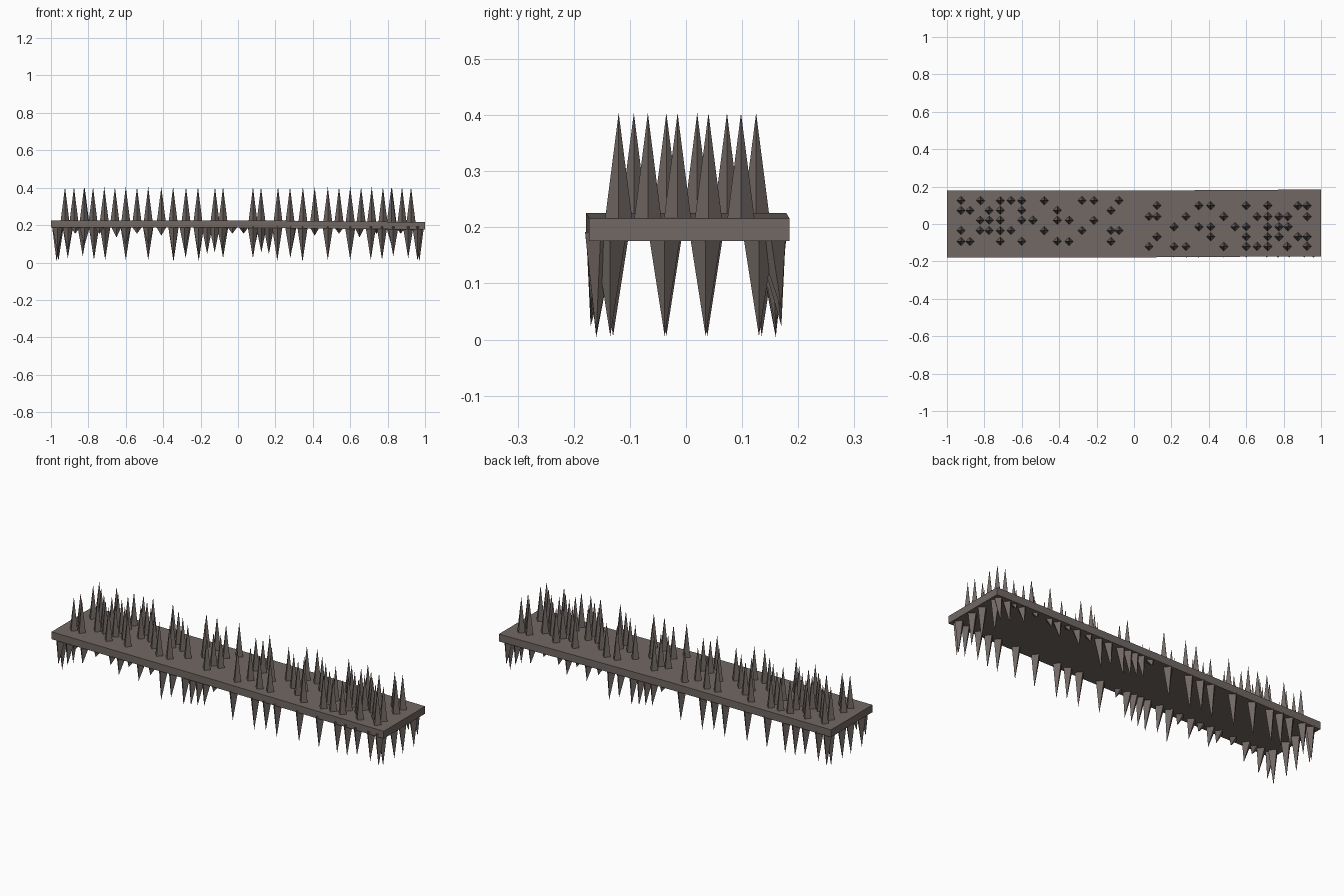
import bpy, bmesh, math
from mathutils import Matrix, Vector

if "Cube" in bpy.data.objects:
    bpy.data.objects.remove(bpy.data.objects["Cube"])

mat = bpy.data.materials.new("dark brown stone")
mat.diffuse_color = (0.165, 0.138, 0.127, 1)
mat.use_nodes = True
mat.node_tree.nodes["Principled BSDF"].inputs["Base Color"].default_value = mat.diffuse_color


def finish(name, bm):
    bmesh.ops.recalc_face_normals(bm, faces=bm.faces)
    me = bpy.data.meshes.new(name)
    bm.to_mesh(me)
    bm.free()
    me.materials.append(mat)
    ob = bpy.data.objects.new(name, me)
    bpy.context.collection.objects.link(ob)
    return ob


def spike(bm, base, tip, r):
    """Four-sided pyramid with its corners along x and y."""
    ring = [bm.verts.new((base[0] + r * math.cos(a), base[1] + r * math.sin(a), base[2]))
            for a in (0, math.pi / 2, math.pi, 1.5 * math.pi)]
    top = bm.verts.new(tip)
    bm.faces.new(ring)
    for i in range(4):
        bm.faces.new((ring[i], ring[(i + 1) % 4], top))


# slab in two halves, the right one slightly skewed
for side, name in ((-1, "left_slab"), (1, "right_slab")):
    bm = bmesh.new()
    bmesh.ops.create_cube(bm, size=1)
    for v in bm.verts:
        v.co = Vector((v.co.x + side * 0.5, v.co.y * 0.357, 0.212 + v.co.z * 0.04))
        if v.co.x > 0.5:
            v.co.y += 0.006
            v.co.z -= 0.01
    finish(name, bm)

# upper spikes: row y -> x positions, for the left half
rows = {
    0.125: (-.925, -.82, -.715, -.658, -.6, -.48, -.278, -.214, -.08),
    0.073: (-.925, -.877, -.775, -.715, -.6, -.41, -.123),
    0.02: (-.823, -.775, -.715, -.6, -.54, -.41, -.347, -.214),
    -0.035: (-.925, -.823, -.775, -.715, -.658, -.48, -.278, -.123, -.08),
    -0.093: (-.925, -.877, -.715, -.6, -.41, -.347, -.123),
}
# lower edge spikes: (x, tip height), long row and short row
long_row = ((.08, .03), (.21, .015), (.28, .03), (.345, .01), (.48, .02), (.6, .02),
            (.71, .02), (.77, .02), (.83, .04), (.91, .03), (.96, .015))
short_row = ((-.965, .06), (-.91, .07), (-.87, .16), (-.82, .1), (-.74, .16), (-.65, .14),
             (-.6, .1), (-.54, .16), (-.48, .1), (-.41, .15), (-.345, .03), (-.285, .06),
             (-.21, .04), (-.165, .05), (-.125, .06), (-.085, .07), (-.03, .16))
end_row = (-.135, -.038, .035, .13)

# each half repeats the other, turned half round about z
for turn, side in ((1, "left"), (-1, "right")):
    bm = bmesh.new()
    for y, xs in rows.items():
        for x in xs:
            yy = y * turn + (0.005 if turn < 0 else 0)
            spike(bm, (x * turn, yy, 0.215), (x * turn, yy, 0.41), 0.025)
    finish(side + "_upper_spikes", bm)

    bm = bmesh.new()
    for x, z in long_row:
        spike(bm, (x * turn, -.152 * turn, .198), (x * turn, -.16 * turn, z), .028)
    for x, z in short_row:
        spike(bm, (x * turn, -.15 * turn, .198), (x * turn, -.17 * turn, z), .028)
    finish(side + "_lower_edge_spikes", bm)

    # hanging spikes across the end
    bm = bmesh.new()
    for y in end_row:
        spike(bm, (-.965 * turn, -y * turn, .198), (-.97 * turn, -y * turn, .012), .029)
    finish(side + "_lower_end_spikes", bm)

# stand the model on the ground
low = min(v.co.z for o in bpy.data.objects for v in o.data.vertices)
for o in bpy.data.objects:
    o.data.transform(Matrix.Translation((0, 0, -low + 0.004)))
